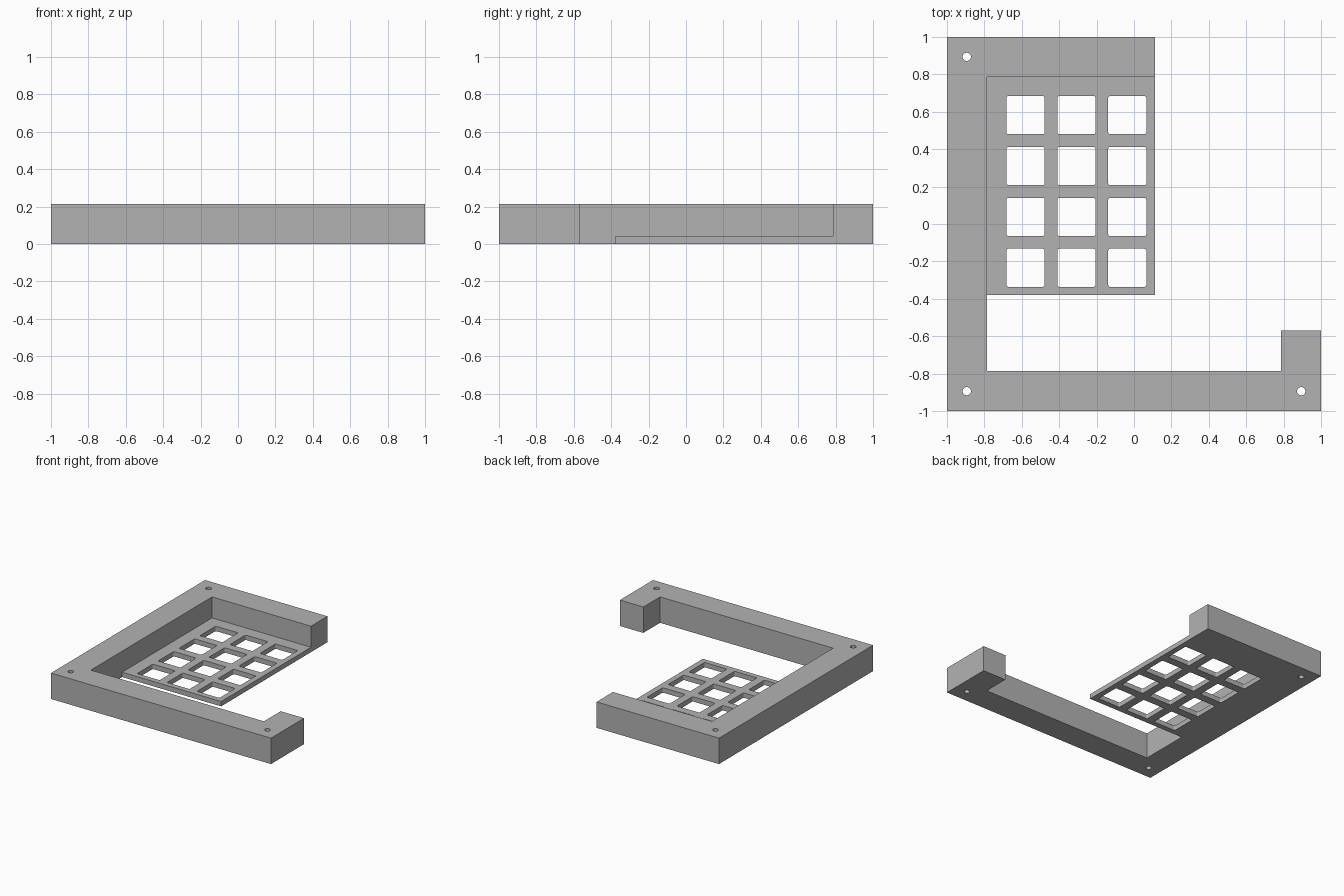
import bpy
import bmesh
from math import cos, sin, pi

cube = bpy.data.objects.get("Cube")
if cube:
    bpy.data.objects.remove(cube, do_unlink=True)

OUT, IN = 1.0, 0.787          # outer and inner edge of the frame
EDGE = 0.113                  # right-hand end of the back arm and the plate
HEIGHT, THICK = 0.213, 0.04   # frame height and plate thickness

grey = bpy.data.materials.new("plain grey")
grey.use_nodes = True
colour = (0.45, 0.45, 0.45, 1)
grey.diffuse_color = colour
grey.node_tree.nodes["Principled BSDF"].inputs["Base Color"].default_value = colour


def rounded_rect(cx, cy, half, r, steps=3):
    """Square outline with small rounded corners."""
    pts = []
    for k, (sx, sy) in enumerate([(1, 1), (-1, 1), (-1, -1), (1, -1)]):
        for i in range(steps + 1):
            a = (k + i / steps) * pi / 2
            pts.append((cx + sx * (half - r) + r * cos(a),
                        cy + sy * (half - r) + r * sin(a)))
    return pts


def circle(cx, cy, r, n=24):
    return [(cx + r * cos(2 * pi * i / n), cy + r * sin(2 * pi * i / n)) for i in range(n)]


def slab(name, outlines, height):
    """Extrude the first outline from the ground, with the others as holes."""
    curve = bpy.data.curves.new(name, "CURVE")
    curve.dimensions = "2D"
    curve.fill_mode = "BOTH"
    curve.extrude = height / 2
    for pts in outlines:
        spline = curve.splines.new("POLY")
        spline.points.add(len(pts) - 1)
        for p, (x, y) in zip(spline.points, pts):
            p.co = (x, y, 0, 1)
        spline.use_cyclic_u = True
    temp = bpy.data.objects.new(name + "_outline", curve)
    bpy.context.collection.objects.link(temp)
    bpy.context.view_layer.update()
    mesh = bpy.data.meshes.new_from_object(temp)
    bpy.data.objects.remove(temp, do_unlink=True)
    # Weld the caps to the walls and stand the slab on the ground
    bm = bmesh.new()
    bm.from_mesh(mesh)
    bmesh.ops.remove_doubles(bm, verts=bm.verts, dist=0.0001)
    bmesh.ops.dissolve_limit(bm, angle_limit=0.01, verts=bm.verts, edges=bm.edges)
    bmesh.ops.recalc_face_normals(bm, faces=bm.faces)
    bmesh.ops.translate(bm, verts=bm.verts, vec=(0, 0, height / 2))
    for f in bm.faces:
        f.smooth = False
    bm.to_mesh(mesh)
    bm.free()
    mesh.materials.clear()
    mesh.materials.append(grey)
    obj = bpy.data.objects.new(name, mesh)
    bpy.context.collection.objects.link(obj)
    return obj


# Open frame: back arm, right side, front bar and short hook, with screw holes
frame_outline = [(-OUT, -OUT), (OUT, -OUT), (OUT, -0.57), (IN, -0.57), (IN, -IN),
                 (-IN, -IN), (-IN, IN), (EDGE, IN), (EDGE, OUT), (-OUT, OUT)]
S = 0.894
screw_holes = [circle(x, y, 0.022) for x, y in [(-S, -S), (S, -S), (-S, S)]]
slab("frame", [frame_outline] + screw_holes, HEIGHT)

# Thin plate in the back corner, pierced by a grid of windows
plate_outline = [(-IN, -0.38), (EDGE, -0.38), (EDGE, IN), (-IN, IN)]
PITCH = 0.272
windows = [rounded_rect(-0.58 + PITCH * i, 0.582 - PITCH * j, 0.102, 0.01)
           for i in range(3) for j in range(4)]
slab("window_plate", [plate_outline] + windows, THICK)
